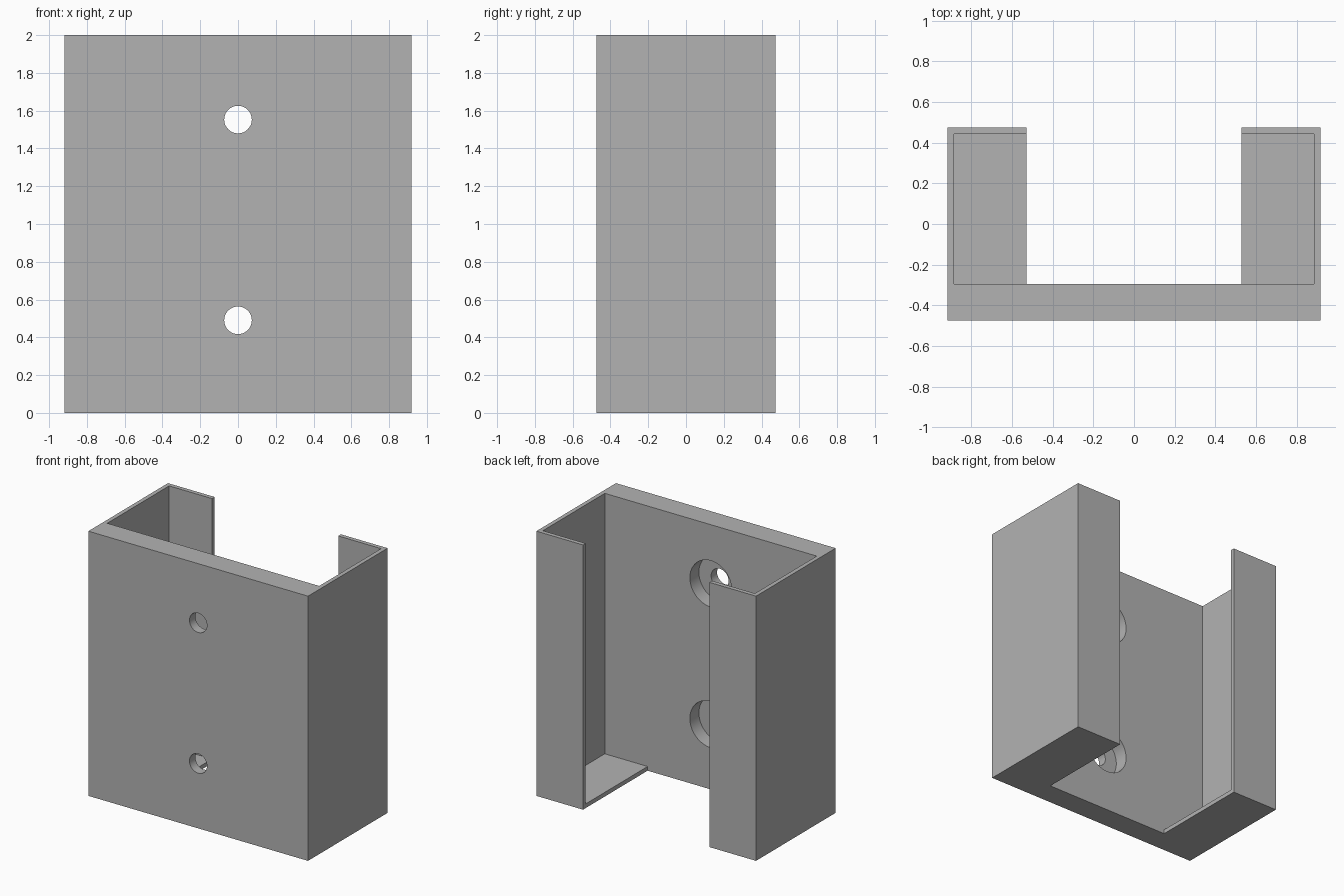
import bpy
import math

if "Cube" in bpy.data.objects:
    bpy.data.objects.remove(bpy.data.objects["Cube"], do_unlink=True)

W, D, H = 0.918, 0.475, 2.0      # half width, half depth, height
WALL = 0.032
PLATE_BACK = -0.296              # inner face of the thick mounting plate
SLOT = 0.528                     # half width of the opening
BORE_FLOOR = PLATE_BACK - 0.108

grey = bpy.data.materials.new("plain grey")
grey.use_nodes = True
colour = (0.45, 0.45, 0.45, 1)
grey.diffuse_color = colour
grey.node_tree.nodes["Principled BSDF"].inputs["Base Color"].default_value = colour


def box(name, low, high):
    bpy.ops.mesh.primitive_cube_add(size=1, location=[(a + b) / 2 for a, b in zip(low, high)])
    ob = bpy.context.object
    ob.name = name
    ob.scale = [b - a for a, b in zip(low, high)]
    bpy.ops.object.transform_apply(location=True, rotation=True, scale=True)
    ob.data.materials.append(grey)
    return ob


def rod(name, radius, y0, y1, z):
    bpy.ops.mesh.primitive_cylinder_add(vertices=64, radius=radius, depth=y1 - y0,
                                        location=(0, (y0 + y1) / 2, z),
                                        rotation=(math.pi / 2, 0, 0))
    ob = bpy.context.object
    ob.name = name
    ob.data.materials.append(grey)
    return ob


def cut(target, cutter):
    mod = target.modifiers.new("cut", 'BOOLEAN')
    mod.operation = 'DIFFERENCE'
    mod.solver = 'EXACT'
    mod.object = cutter
    bpy.context.view_layer.objects.active = target
    bpy.ops.object.modifier_apply(modifier=mod.name)
    bpy.data.objects.remove(cutter, do_unlink=True)


# Holder body: open-topped pocket with a slot through the back and floor
holder = box("wall_holder", (-W, -D, 0), (W, D, H))
cut(holder, box("pocket", (WALL - W, PLATE_BACK, WALL), (W - WALL, D - WALL, H + 1)))
cut(holder, box("slot", (-SLOT, PLATE_BACK, -1), (SLOT, D + 1, H + 1)))

# Screw holes, counterbored from inside the pocket
for z in (0.49, 1.553):
    cut(holder, rod("screw_hole", 0.073, -D - 0.1, PLATE_BACK + 0.1, z))
    cut(holder, rod("counterbore", 0.175, BORE_FLOOR, PLATE_BACK + 0.1, z))

bpy.ops.object.select_all(action='DESELECT')
holder.select_set(True)
bpy.context.view_layer.objects.active = holder
bpy.ops.object.shade_smooth_by_angle(angle=math.radians(30))
